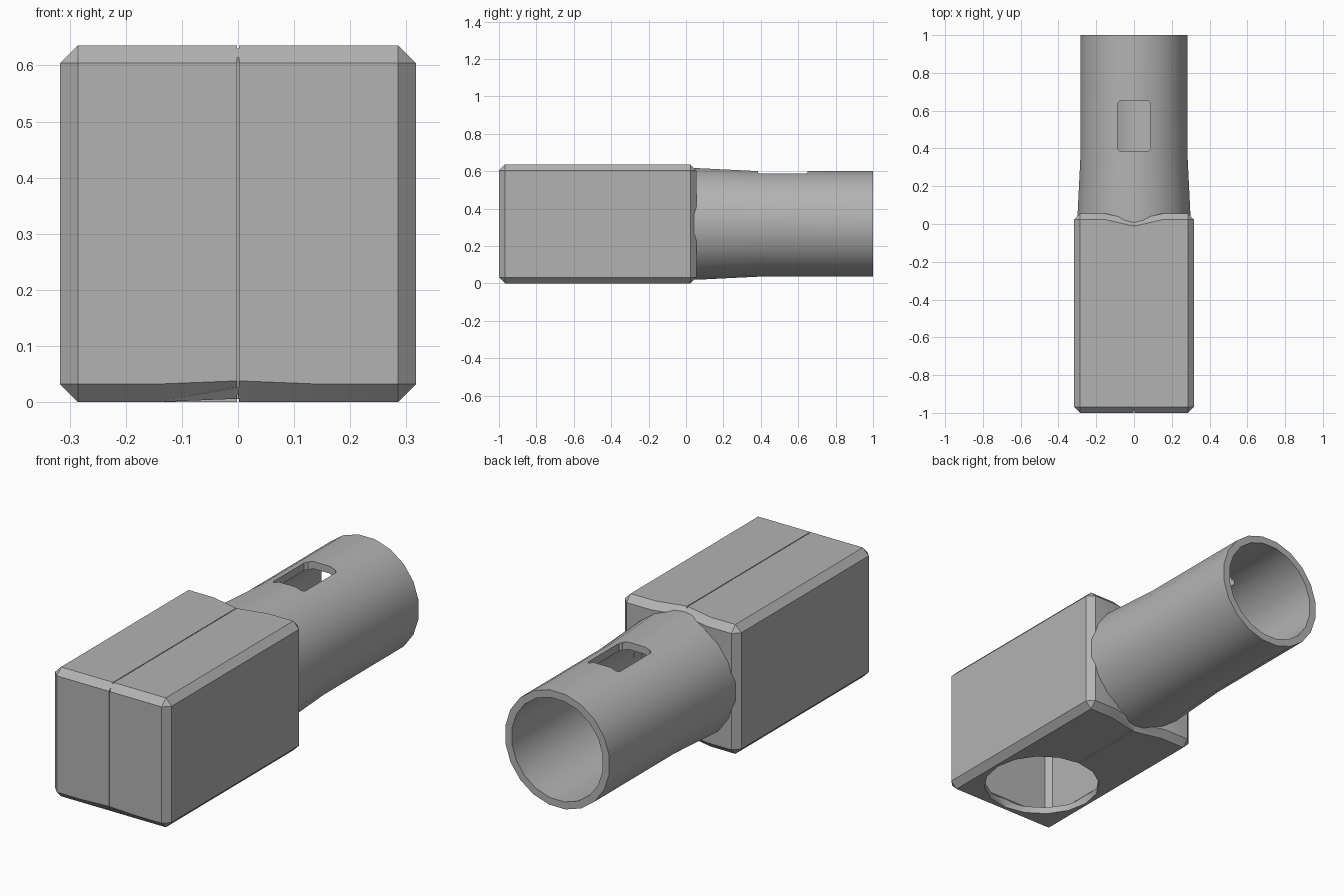
import bpy, bmesh, math
from mathutils import Matrix, Vector

if "Cube" in bpy.data.objects:
    bpy.data.objects.remove(bpy.data.objects["Cube"], do_unlink=True)

MID_Z = 0.318

grey = bpy.data.materials.new("plain grey")
grey.use_nodes = True
grey.diffuse_color = (0.45, 0.45, 0.45, 1)
grey.node_tree.nodes["Principled BSDF"].inputs["Base Color"].default_value = (0.45, 0.45, 0.45, 1)


def finish(name, bm):
    bmesh.ops.recalc_face_normals(bm, faces=bm.faces)
    mesh = bpy.data.meshes.new(name)
    bm.to_mesh(mesh)
    bm.free()
    mesh.materials.append(grey)
    obj = bpy.data.objects.new(name, mesh)
    bpy.context.collection.objects.link(obj)
    return obj


def box_bm(size, centre, bevel=0):
    bm = bmesh.new()
    bmesh.ops.create_cube(bm, size=1, matrix=Matrix.Translation(centre) @ Matrix.Diagonal((*size, 1)))
    if bevel:
        bmesh.ops.bevel(bm, geom=bm.edges[:], offset=bevel, segments=1, affect='EDGES')
    return bm


def lathe_y(profile, sides):
    """Closed ring section of (radius, y) points swept around the tube axis."""
    bm = bmesh.new()
    rings = []
    for r, y in profile:
        angles = [2 * math.pi * (i + 0.5) / sides for i in range(sides)]
        rings.append([bm.verts.new((r * math.sin(a), y, MID_Z + r * math.cos(a))) for a in angles])
    for a, b in zip(rings, rings[1:] + rings[:1]):
        for i in range(sides):
            j = (i + 1) % sides
            bm.faces.new((a[i], a[j], b[j], b[i]))
    return bm


def cut(obj, cutter):
    cutter.hide_render = True
    mod = obj.modifiers.new("cut", 'BOOLEAN')
    mod.operation = 'DIFFERENCE'
    mod.solver = 'EXACT'
    mod.object = cutter
    bpy.context.view_layer.objects.active = obj
    bpy.ops.object.modifier_apply(modifier=mod.name)
    bpy.data.objects.remove(cutter, do_unlink=True)


def cylinder(name, radius, depth, centre, sides, along_y=False):
    bm = bmesh.new()
    turn = Matrix.Rotation(math.pi / 2, 4, 'X') if along_y else Matrix()
    bmesh.ops.create_cone(bm, cap_ends=True, segments=sides, radius1=radius, radius2=radius,
                          depth=depth, matrix=Matrix.Translation(centre) @ turn)
    return finish(name, bm)


def smooth(obj):
    bpy.ops.object.select_all(action='DESELECT')
    obj.select_set(True)
    bpy.context.view_layer.objects.active = obj
    bpy.ops.object.shade_smooth_by_angle(angle=math.radians(32))


# Housing: chamfered box, pinched slightly along its middle seam
bm = box_bm((0.634, 1.055, 0.636), (0, -0.4725, MID_Z), 0.032)
for x in (-0.15, 0, 0.15):
    bmesh.ops.bisect_plane(bm, geom=bm.verts[:] + bm.edges[:] + bm.faces[:],
                           plane_co=(x, 0, 0), plane_no=(1, 0, 0))
for v in bm.verts:
    if abs(v.co.x) < 0.01:
        if v.co.y > 0:
            v.co.y -= 0.035
        elif v.co.y < -0.99 and v.co.z < 0.1:
            v.co.z += 0.006
housing = finish("housing", bm)

# Hollow inside, round opening below, passage into the tube
cut(housing, finish("cavity", box_bm((0.57, 0.97, 0.57), (0, -0.48, MID_Z), 0.025)))
cut(housing, cylinder("bottom_opening", 0.272, 0.2, (0, -0.68, 0), 16))
cut(housing, cylinder("tube_passage", 0.25, 0.4, (0, 0, MID_Z), 20, True))

# Parting seam round the front, top and bottom
for name, size, centre in (
        ("front_seam", (0.004, 0.02, 0.7), (0, -1, MID_Z)),
        ("top_seam", (0.004, 1.2, 0.012), (0, -0.5, 0.636)),
        ("bottom_seam", (0.004, 1.2, 0.012), (0, -0.5, 0))):
    cut(housing, finish(name, box_bm(size, centre)))
smooth(housing)

# Tube: slightly flared at the housing, with a slot in its top
tube = finish("tube", lathe_y([(0.302, -0.005), (0.302, 0.06), (0.286, 0.38), (0.286, 1),
                               (0.25, 1), (0.25, -0.005)], 20))
cut(tube, finish("slot", box_bm((0.174, 0.265, 0.3), (0, 0.518, 0.6), 0.012)))
smooth(tube)
